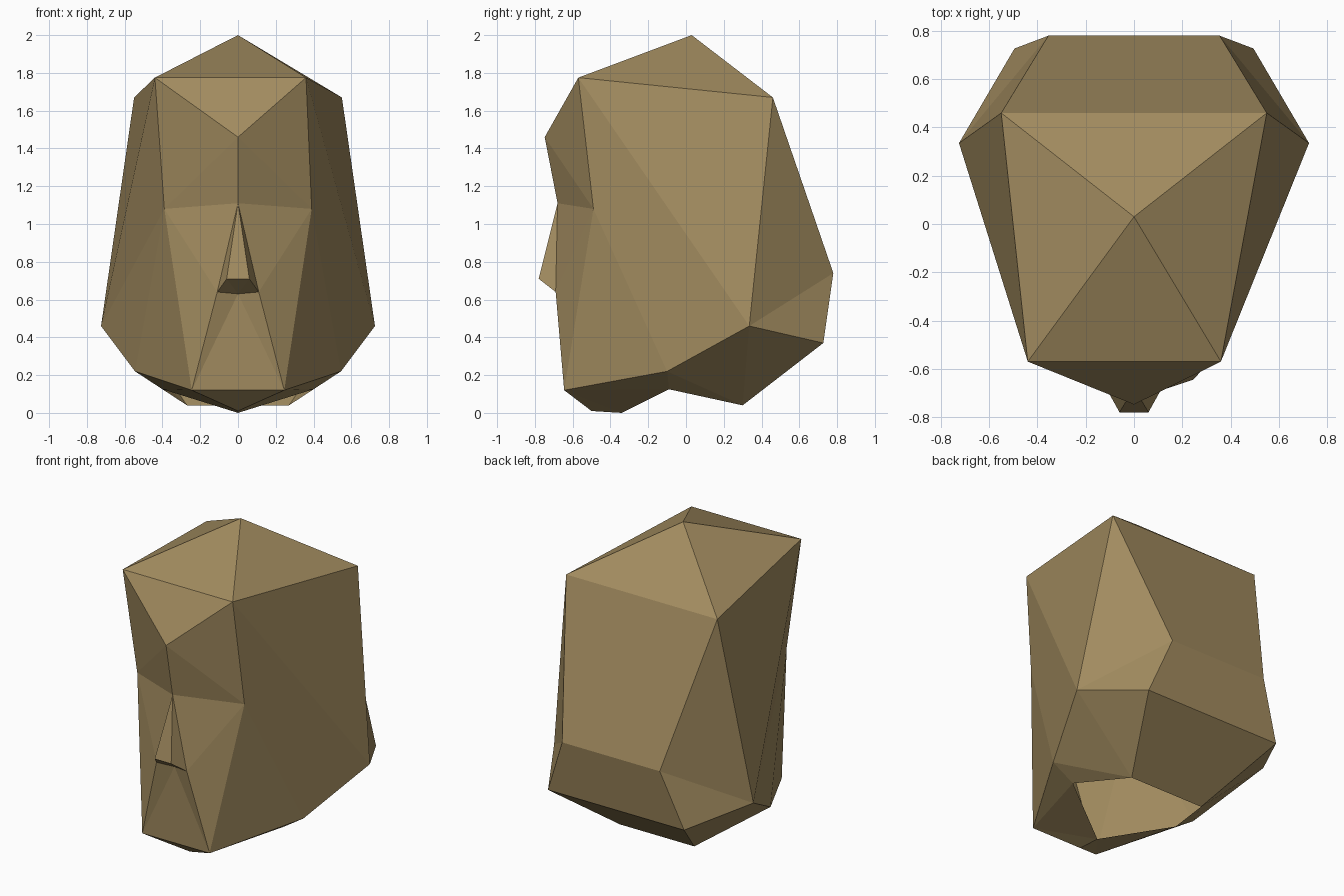
import bpy, bmesh

if "Cube" in bpy.data.objects:
    bpy.data.objects.remove(bpy.data.objects["Cube"])

# One flat brown colour
brown = bpy.data.materials.new("warm brown")
brown.diffuse_color = (0.36, 0.26, 0.115, 1)
brown.use_nodes = True
brown.node_tree.nodes["Principled BSDF"].inputs["Base Color"].default_value = brown.diffuse_color

# Landmarks on the centre line
centre = {
    "crown": (0, 0.03, 2.0), "brow": (0, -0.748, 1.46), "bridge": (0, -0.68, 1.11),
    "lip": (0, -0.66, 0.63), "chin": (0, -0.5, 0.01), "throat": (0, -0.34, 0),
}
# Landmarks that repeat on both sides
side = {
    "temple": (0.40, -0.57, 1.775), "rear": (0.55, 0.46, 1.67),
    "ear": (0.725, 0.335, 0.46), "back": (0.355, 0.78, 0.74),
    "nape": (0.495, 0.727, 0.37), "jaw": (0.545, -0.1, 0.22),
    "neck": (0.40, -0.09, 0.125), "neckback": (0.27, 0.3, 0.04),
    "mouth": (0.245, -0.645, 0.12), "eye": (0.39, -0.49, 1.08),
    "tip": (0.06, -0.78, 0.71), "nostril": (0.11, -0.69, 0.64),
}
# Faces of one half, mirrored below
half = [
    "crown temple rear", "temple brow eye", "brow bridge eye",
    "bridge tip nostril", "bridge nostril eye", "tip lip nostril",
    "nostril lip mouth", "eye nostril mouth", "mouth chin throat",
    "mouth throat neck", "mouth neck jaw", "eye mouth jaw", "eye jaw ear",
    "eye ear temple", "temple ear rear", "rear ear back", "ear nape back",
    "jaw neck neckback", "jaw neckback ear", "ear neckback nape",
]
# Faces crossing the centre line: a star marks the mirrored side
across = [
    "crown temple* temple", "crown rear rear*", "temple temple* brow",
    "bridge tip* tip", "tip tip* lip", "lip mouth* mouth",
    "mouth mouth* chin", "rear back back* rear*",
    "back nape nape* back*", "nape neckback neckback* nape*",
]

# Faceted head, left open at the neck
bm = bmesh.new()
v = {k: bm.verts.new(p) for k, p in centre.items()}
for k, (x, y, z) in side.items():
    shift = -0.04 if k == "temple" else 0      # forehead is slightly lopsided
    v[k] = bm.verts.new((x + shift, y, z))
    v[k + "*"] = bm.verts.new((-x + shift, y, z))
for f in half:
    names = f.split()
    bm.faces.new([v[n] for n in names])
    bm.faces.new([v[n + "*"] if n in side else v[n] for n in reversed(names)])
for f in across:
    bm.faces.new([v[n] for n in f.split()])
bmesh.ops.recalc_face_normals(bm, faces=bm.faces)
# Make sure the shell points outwards
top = max(bm.faces, key=lambda f: f.calc_center_median().z)
if top.normal.z < 0:
    bmesh.ops.reverse_faces(bm, faces=bm.faces)

mesh = bpy.data.meshes.new("head")
bm.to_mesh(mesh)
bm.free()
mesh.materials.append(brown)
head = bpy.data.objects.new("head", mesh)
bpy.context.collection.objects.link(head)
